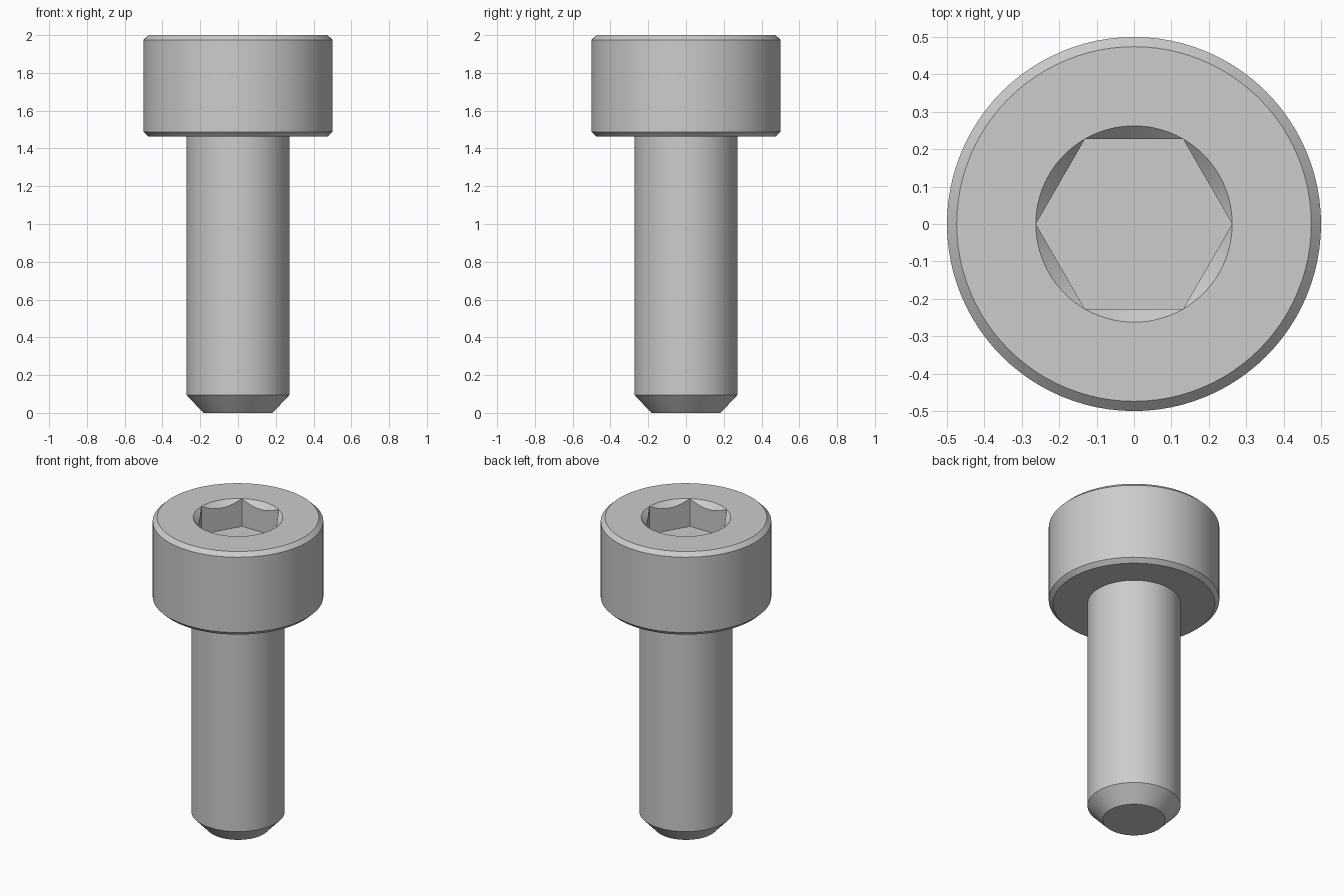
import bpy, bmesh, math

cube = bpy.data.objects.get("Cube")
if cube:
    bpy.data.objects.remove(cube, do_unlink=True)

SEGMENTS = 96
HEX_FLAT = 0.2273                                   # centre to socket flat
HEX_CORNER = HEX_FLAT / math.cos(math.pi / 6)       # centre to socket corner
TOP, SOCKET_FLOOR = 2.0, 1.82

steel = bpy.data.materials.new("steel grey")
steel.use_nodes = True
grey = (0.604, 0.604, 0.604, 1)
steel.diffuse_color = grey
steel.node_tree.nodes["Principled BSDF"].inputs["Base Color"].default_value = grey


def hex_radius(angle):
    """Distance from the centre to the hexagon side, with corners on the x axis."""
    return HEX_FLAT / math.cos(angle % (math.pi / 3) - math.pi / 6)


def ring(bm, radius, height):
    """One loop of vertices; radius and height are functions of the angle."""
    verts = []
    for i in range(SEGMENTS):
        a = math.tau * i / SEGMENTS
        r = radius(a)
        verts.append(bm.verts.new((r * math.cos(a), r * math.sin(a), height(a))))
    return verts


bm = bmesh.new()

# Turned outside: tip chamfer, shank, head with both chamfers, countersink rim
profile = [(0.183, 0), (0.2727, 0.095), (0.2727, 1.463), (0.474, 1.463),
           (0.5, 1.488), (0.5, 1.975), (0.474, TOP), (HEX_CORNER, TOP)]
rings = [ring(bm, lambda a, r=r: r, lambda a, z=z: z) for r, z in profile]

# Hexagonal socket: walls begin where the 45 degree countersink meets them
rings.append(ring(bm, hex_radius, lambda a: TOP - HEX_CORNER + hex_radius(a)))
rings.append(ring(bm, hex_radius, lambda a: SOCKET_FLOOR))

# Skin the rings, then close the tip and the socket floor
for low, high in zip(rings, rings[1:]):
    for i in range(SEGMENTS):
        j = (i + 1) % SEGMENTS
        bm.faces.new((low[i], low[j], high[j], high[i]))
bm.faces.new(rings[0][::-1])
bm.faces.new(rings[-1])

# The countersink rim and the hexagon share their six corner points
bmesh.ops.remove_doubles(bm, verts=bm.verts, dist=0.0001)
bmesh.ops.recalc_face_normals(bm, faces=bm.faces)

mesh = bpy.data.meshes.new("socket_head_bolt")
bm.to_mesh(mesh)
bm.free()
mesh.materials.append(steel)
bolt = bpy.data.objects.new("socket_head_bolt", mesh)
bpy.context.collection.objects.link(bolt)

# Smooth round walls with crisp chamfer and socket edges
bpy.ops.object.select_all(action="DESELECT")
bolt.select_set(True)
bpy.context.view_layer.objects.active = bolt
bpy.ops.object.shade_smooth_by_angle(angle=math.radians(25))
